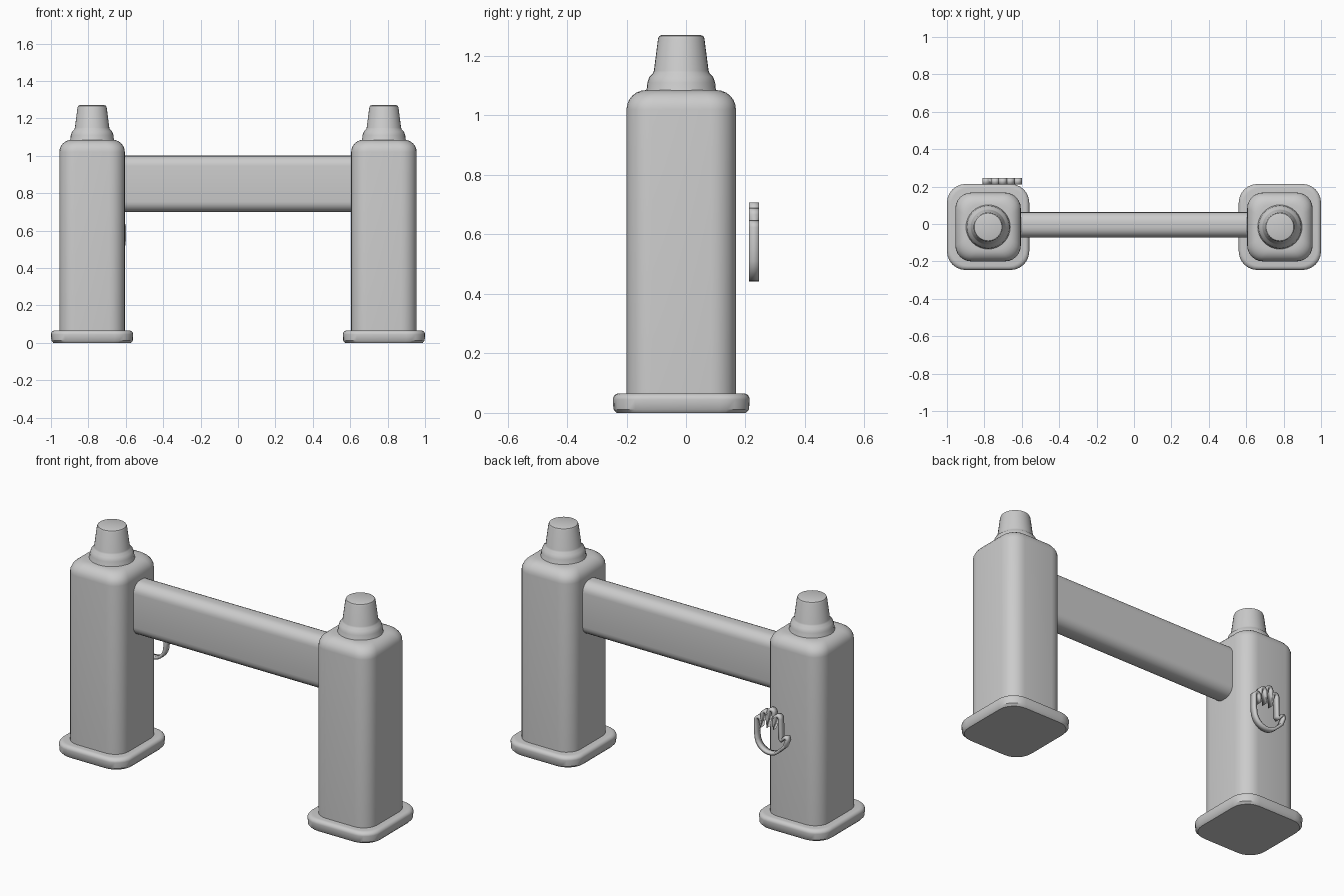
import bpy, bmesh, math

cube = bpy.data.objects.get("Cube")
if cube:
    bpy.data.objects.remove(cube)

grey = bpy.data.materials.new("plain grey")
grey.use_nodes = True
colour = (0.6, 0.6, 0.6, 1)
grey.diffuse_color = colour
grey.node_tree.nodes["Principled BSDF"].inputs["Base Color"].default_value = colour

MID_Y = -0.016


def finish(name, bm, angle=40):
    bmesh.ops.recalc_face_normals(bm, faces=bm.faces)
    mesh = bpy.data.meshes.new(name)
    bm.to_mesh(mesh)
    bm.free()
    ob = bpy.data.objects.new(name, mesh)
    bpy.context.collection.objects.link(ob)
    mesh.materials.append(grey)
    bpy.ops.object.select_all(action='DESELECT')
    ob.select_set(True)
    bpy.context.view_layer.objects.active = ob
    bpy.ops.object.shade_smooth_by_angle(angle=math.radians(angle))
    return ob


def rounded_rect(hx, hy, r, steps=6):
    pts = []
    for q, (sx, sy) in enumerate([(1, 1), (-1, 1), (-1, -1), (1, -1)]):
        for i in range(steps + 1):
            a = math.pi / 2 * (q + i / steps)
            pts.append((sx * (hx - r) + r * math.cos(a), sy * (hy - r) + r * math.sin(a)))
    return pts


def loft(name, rings, angle=40):
    """Skin a stack of closed rings and cap both ends."""
    bm = bmesh.new()
    loops = [[bm.verts.new(p) for p in ring] for ring in rings]
    n = len(loops[0])
    for lo, hi in zip(loops, loops[1:]):
        for i in range(n):
            j = (i + 1) % n
            bm.faces.new((lo[i], lo[j], hi[j], hi[i]))
    bm.faces.new(loops[0][::-1])
    bm.faces.new(loops[-1])
    return finish(name, bm, angle)


def slab(name, x, hx, hy, r, levels):
    """Rounded square block; levels are (inset, height) pairs."""
    loft(name, [[(x + px, MID_Y + py, z) for px, py in
                 rounded_rect(hx - inset, hy - inset, r - inset * 0.4)]
                for inset, z in levels])


def quarter(inset, z0, z1, steps=6):
    return [(inset * (1 - math.cos(math.pi / 2 * i / steps)),
             z0 + (z1 - z0) * math.sin(math.pi / 2 * i / steps)) for i in range(steps + 1)]


# Posts, plinths and tapered caps
cap_profile = [(0.125, 1.07), (0.116, 1.09), (0.114, 1.11), (0.107, 1.13), (0.095, 1.142),
               (0.092, 1.15), (0.078, 1.258), (0.074, 1.267), (0.066, 1.27)]
for side, x in (("right", -0.78), ("left", 0.78)):
    slab(side + "_plinth", x, 0.22, 0.23, 0.1,
         [(0.012, 0.0), (0.002, 0.012)] + quarter(0.022, 0.045, 0.066))
    slab(side + "_post", x, 0.175, 0.184, 0.085, [(0, 0.05)] + quarter(0.065, 1.02, 1.085))
    loft(side + "_cap",
         [[(x + r * math.cos(math.tau * i / 32), MID_Y + r * math.sin(math.tau * i / 32), z)
           for i in range(32)] for r, z in cap_profile])

# Crossbar with a rounded section
loft("crossbar", [[(x, -0.005 + py, 0.85 + pz) for py, pz in rounded_rect(0.068, 0.15, 0.055)]
                  for x in (-0.64, 0.64)])

# Open hand outline behind the right post: palm, fingers, thumb
path = [(-0.69 + 0.08 * math.cos(a), 0.53 + 0.08 * math.sin(a))
        for a in (math.radians(-130 + 13 * i) for i in range(11))]
path[-1] = (-0.607, 0.55)
finger_r = 0.015
for x, top, valley in ((-0.622, 0.638, 0.59), (-0.662, 0.68, 0.6),
                       (-0.702, 0.7, 0.6), (-0.742, 0.675, 0.55)):
    path += [(x + finger_r * math.cos(a), top - finger_r + finger_r * math.sin(a))
             for a in (math.pi * i / 6 for i in range(7))]
    path.append((x - finger_r - 0.002, valley))
path += [(-0.768, 0.54), (-0.785, 0.562), (-0.798, 0.566), (-0.802, 0.552), (-0.785, 0.51)]

bm = bmesh.new()
near, far = ([bm.verts.new((x, y, z)) for x, z in path] for y in (0.212, 0.246))
for i in range(len(path)):
    j = (i + 1) % len(path)
    bm.faces.new((near[i], near[j], far[j], far[i]))
hand = finish("hand_outline", bm)
ribbon = hand.modifiers.new("ribbon", 'SOLIDIFY')
ribbon.thickness = 0.016
ribbon.offset = 0
